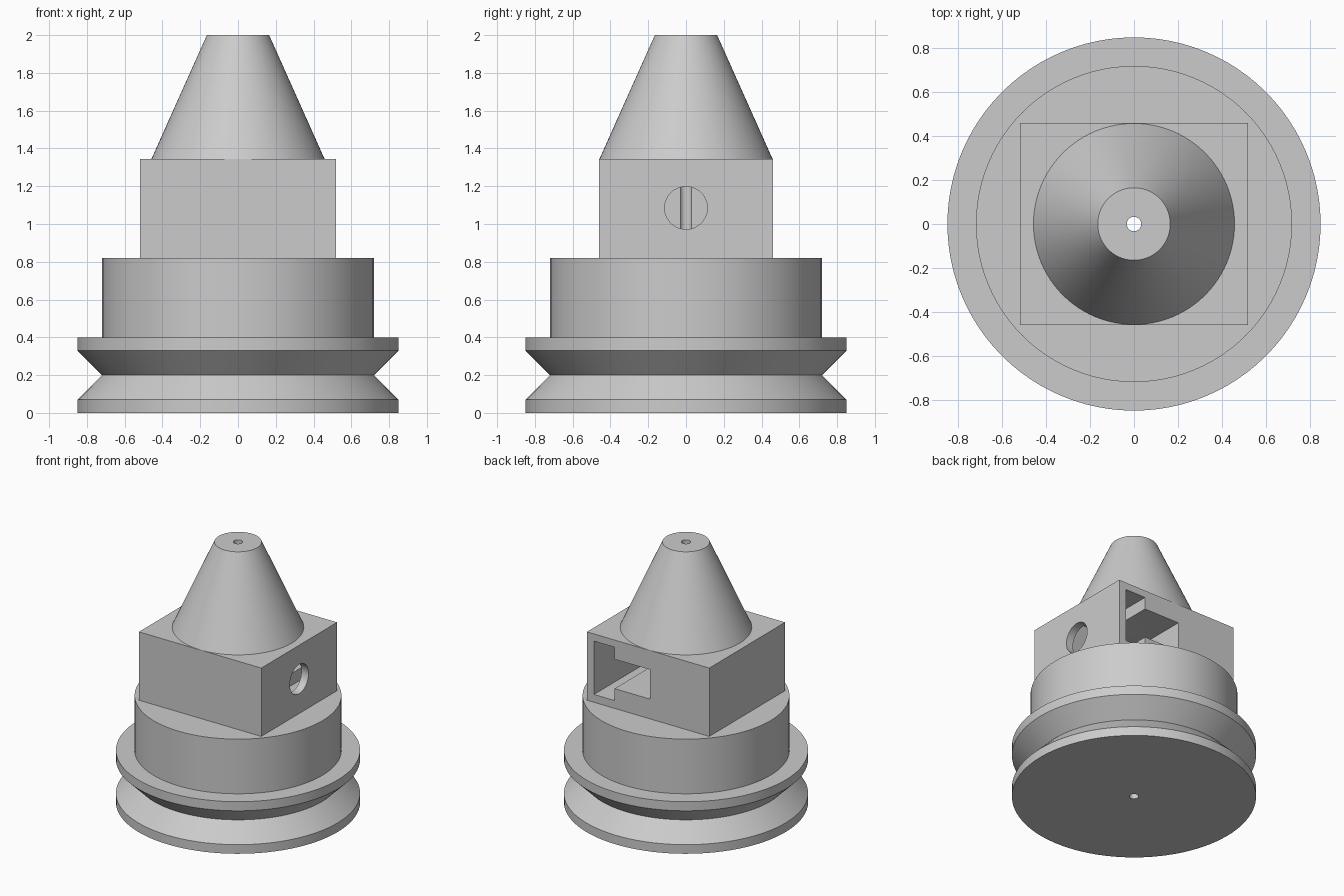
import bpy, bmesh, math

cube = bpy.data.objects.get("Cube")
if cube:
    bpy.data.objects.remove(cube, do_unlink=True)

GREY = (0.6, 0.6, 0.6, 1)
grey = bpy.data.materials.new("plain grey")
grey.diffuse_color = GREY
grey.use_nodes = True
grey.node_tree.nodes["Principled BSDF"].inputs["Base Color"].default_value = GREY

BORE = 0.033
SEGMENTS = 96
BLOCK_BOTTOM, BLOCK_TOP = 0.82, 1.345
HOLE_Z, HOLE_R = 1.085, 0.113


def finish(name, bm):
    bmesh.ops.recalc_face_normals(bm, faces=bm.faces)
    mesh = bpy.data.meshes.new(name)
    bm.to_mesh(mesh)
    bm.free()
    mesh.materials.append(grey)
    obj = bpy.data.objects.new(name, mesh)
    bpy.context.collection.objects.link(obj)
    return obj


def smooth(obj):
    bpy.ops.object.select_all(action="DESELECT")
    obj.select_set(True)
    bpy.context.view_layer.objects.active = obj
    bpy.ops.object.shade_smooth_by_angle(angle=math.radians(25))


def lathe(name, profile):
    """Turn a closed (radius, z) outline around the z axis."""
    bm = bmesh.new()
    rings = []
    for i in range(SEGMENTS):
        a = math.tau * i / SEGMENTS
        rings.append([bm.verts.new((r * math.cos(a), r * math.sin(a), z)) for r, z in profile])
    n = len(profile)
    for i, ring in enumerate(rings):
        after = rings[(i + 1) % SEGMENTS]
        for j in range(n):
            k = (j + 1) % n
            bm.faces.new((ring[j], after[j], after[k], ring[k]))
    return finish(name, bm)


def prism(name, outline, x0, x1):
    """Extrude a (y, z) outline along x."""
    bm = bmesh.new()
    face = bm.faces.new([bm.verts.new((x0, y, z)) for y, z in outline])
    out = bmesh.ops.extrude_face_region(bm, geom=[face])
    moved = [v for v in out["geom"] if isinstance(v, bmesh.types.BMVert)]
    bmesh.ops.translate(bm, verts=moved, vec=(x1 - x0, 0, 0))
    return finish(name, bm)


def arc(radius, start, end, steps):
    angles = [math.radians(start + (end - start) * i / steps) for i in range(steps + 1)]
    return [(radius * math.cos(a), HOLE_Z + radius * math.sin(a)) for a in angles]


# Grooved pulley base with its collar, and the tapered nozzle
pulley_base = lathe("pulley_base", [
    (BORE, 0), (0.85, 0), (0.85, 0.07), (0.72, 0.2), (0.85, 0.33), (0.85, 0.4),
    (0.72, 0.4), (0.72, BLOCK_BOTTOM), (BORE, BLOCK_BOTTOM)])
nozzle = lathe("tapered_nozzle", [
    (BORE, BLOCK_TOP), (0.458, BLOCK_TOP), (0.165, 2), (BORE, 2)])

# Clamp block
block = prism("clamp_block", [
    (-0.46, BLOCK_BOTTOM), (0.46, BLOCK_BOTTOM), (0.46, BLOCK_TOP), (-0.46, BLOCK_TOP)], -0.52, 0.52)

# Cutters: centre bore, round screw hole, screw channel and nut pocket open to the back
NUT = 0.205
nut_corner = NUT / math.cos(math.pi / 6)
cutters = [
    lathe("bore_cutter", [(0, 0.7), (BORE, 0.7), (BORE, 1.5), (0, 1.5)]),
    prism("hole_cutter", arc(HOLE_R, 0, 352.5, 47), 0.4, 0.6),
    prism("channel_cutter", arc(HOLE_R, 90, 270, 24)
          + [(0.6, HOLE_Z - HOLE_R), (0.6, HOLE_Z + HOLE_R)], -0.017, 0.35),
    prism("nut_cutter", arc(nut_corner, 120, 240, 2)
          + [(0.6, HOLE_Z - NUT), (0.6, HOLE_Z + NUT)], 0.285, 0.46),
]
bm = bmesh.new()
bm.from_mesh(cutters[0].data)
bmesh.ops.remove_doubles(bm, verts=bm.verts, dist=1e-5)
bmesh.ops.recalc_face_normals(bm, faces=bm.faces)
bm.to_mesh(cutters[0].data)
bm.free()

for cutter in cutters:
    cutter.hide_render = True
    mod = block.modifiers.new(cutter.name, "BOOLEAN")
    mod.operation = "DIFFERENCE"
    mod.solver = "EXACT"
    mod.object = cutter

# Bake the cuts and drop the cutters
bpy.context.view_layer.update()
cut = bpy.data.meshes.new_from_object(block.evaluated_get(bpy.context.evaluated_depsgraph_get()))
block.modifiers.clear()
block.data = cut
for cutter in cutters:
    bpy.data.objects.remove(cutter, do_unlink=True)

for part in (pulley_base, nozzle, block):
    smooth(part)
